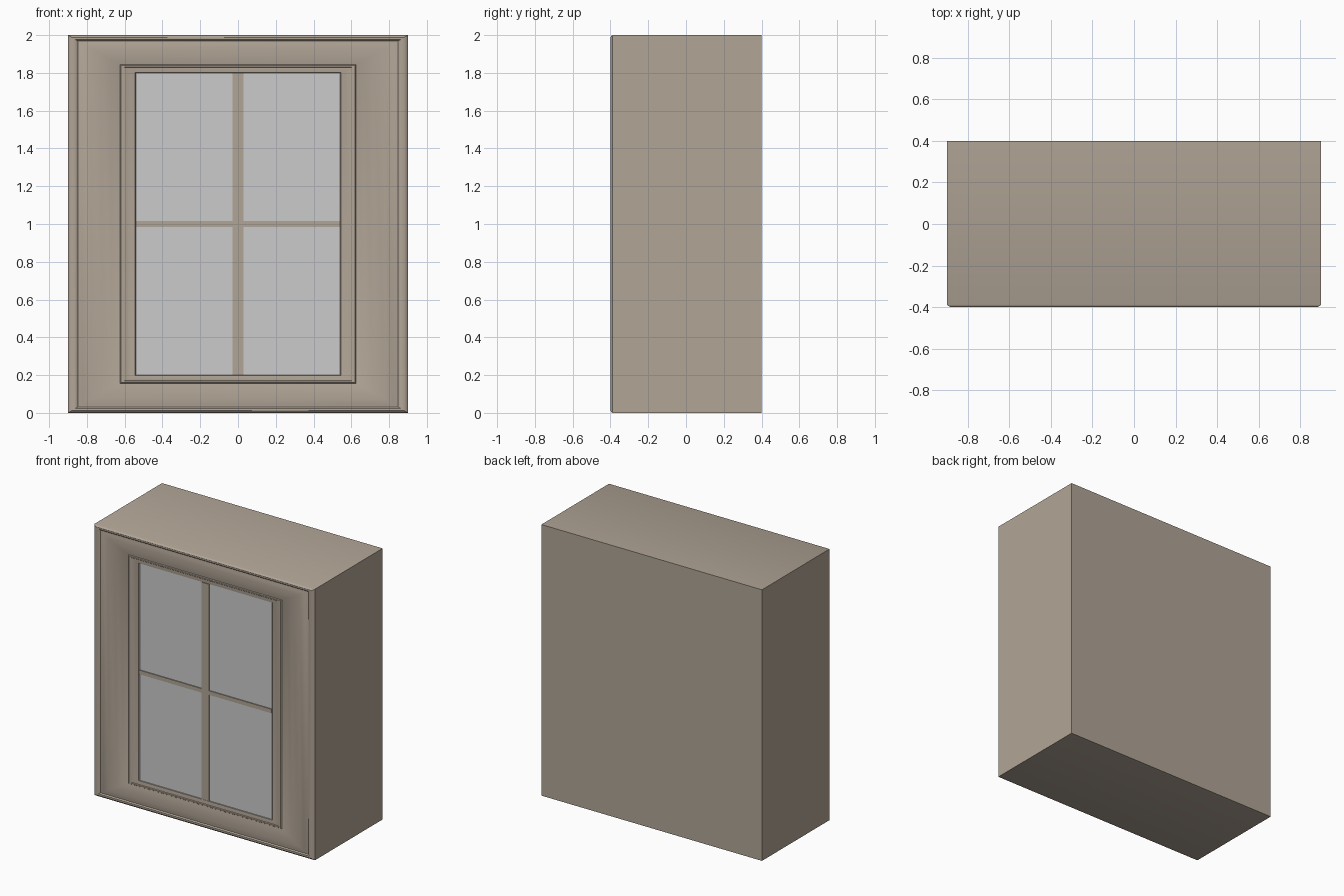
import bpy, bmesh

if "Cube" in bpy.data.objects:
    bpy.data.objects.remove(bpy.data.objects["Cube"])

def material(name, rgb):
    m = bpy.data.materials.new(name)
    m.diffuse_color = (*rgb, 1)
    m.use_nodes = True
    m.node_tree.nodes["Principled BSDF"].inputs["Base Color"].default_value = m.diffuse_color
    return m

WOOD = material("taupe_paint", (0.44, 0.375, 0.306))

def finish(bm, name, mat=None):
    me = bpy.data.meshes.new(name)
    bmesh.ops.recalc_face_normals(bm, faces=bm.faces)
    bm.to_mesh(me)
    bm.free()
    ob = bpy.data.objects.new(name, me)
    bpy.context.collection.objects.link(ob)
    if mat:
        me.materials.append(mat)
    return ob

def box(name, x0, x1, y0, y1, z0, z1, mat=None):
    bm = bmesh.new()
    bmesh.ops.create_cube(bm, size=1)
    for v in bm.verts:
        v.co = ((x0 + x1) / 2 + v.co.x * (x1 - x0),
                (y0 + y1) / 2 + v.co.y * (y1 - y0),
                (z0 + z1) / 2 + v.co.z * (z1 - z0))
    return finish(bm, name, mat)

# Casing: nested rectangles (half width, margin from top and bottom, depth)
profile = [
    (0.90, 0.000, 0.400), (0.90, 0.000, -0.388), (0.893, 0.004, -0.395),
    (0.88, 0.012, -0.400), (0.862, 0.024, -0.399), (0.852, 0.029, -0.394),
    (0.848, 0.031, -0.390), (0.82, 0.047, -0.395), (0.78, 0.070, -0.397),
    (0.72, 0.105, -0.395), (0.67, 0.132, -0.389), (0.625, 0.156, -0.382),
    (0.62, 0.160, -0.388), (0.605, 0.168, -0.388), (0.595, 0.172, -0.383),
    (0.57, 0.186, -0.381), (0.545, 0.198, -0.379), (0.54, 0.200, -0.372),
]
bm = bmesh.new()
rings = [[bm.verts.new(p) for p in ((-w, y, m), (w, y, m), (w, y, 2 - m), (-w, y, 2 - m))]
         for w, m, y in profile]
bm.faces.new(rings[0])
for a, b in zip(rings, rings[1:]):
    for i in range(4):
        j = (i + 1) % 4
        bm.faces.new((a[i], a[j], b[j], b[i]))
casing = finish(bm, "window_casing", WOOD)
bpy.context.view_layer.objects.active = casing
casing.select_set(True)
bpy.ops.object.shade_smooth_by_angle(angle=0.6)

# Glazing bars
box("vertical_bar", -0.03, 0.03, -0.381, -0.370, 0.2, 1.8, WOOD)
for side, x0, x1 in (("left", -0.54, -0.03), ("right", 0.03, 0.54)):
    box(f"horizontal_bar_{side}", x0, x1, -0.381, -0.370, 0.985, 1.015, WOOD)

# Glass panes
for side, x0, x1 in (("left", -0.54, -0.03), ("right", 0.03, 0.54)):
    for level, z0, z1 in (("lower", 0.2, 0.985), ("upper", 1.015, 1.8)):
        box(f"glass_{level}_{side}", x0, x1, -0.374, -0.370, z0, z1)
